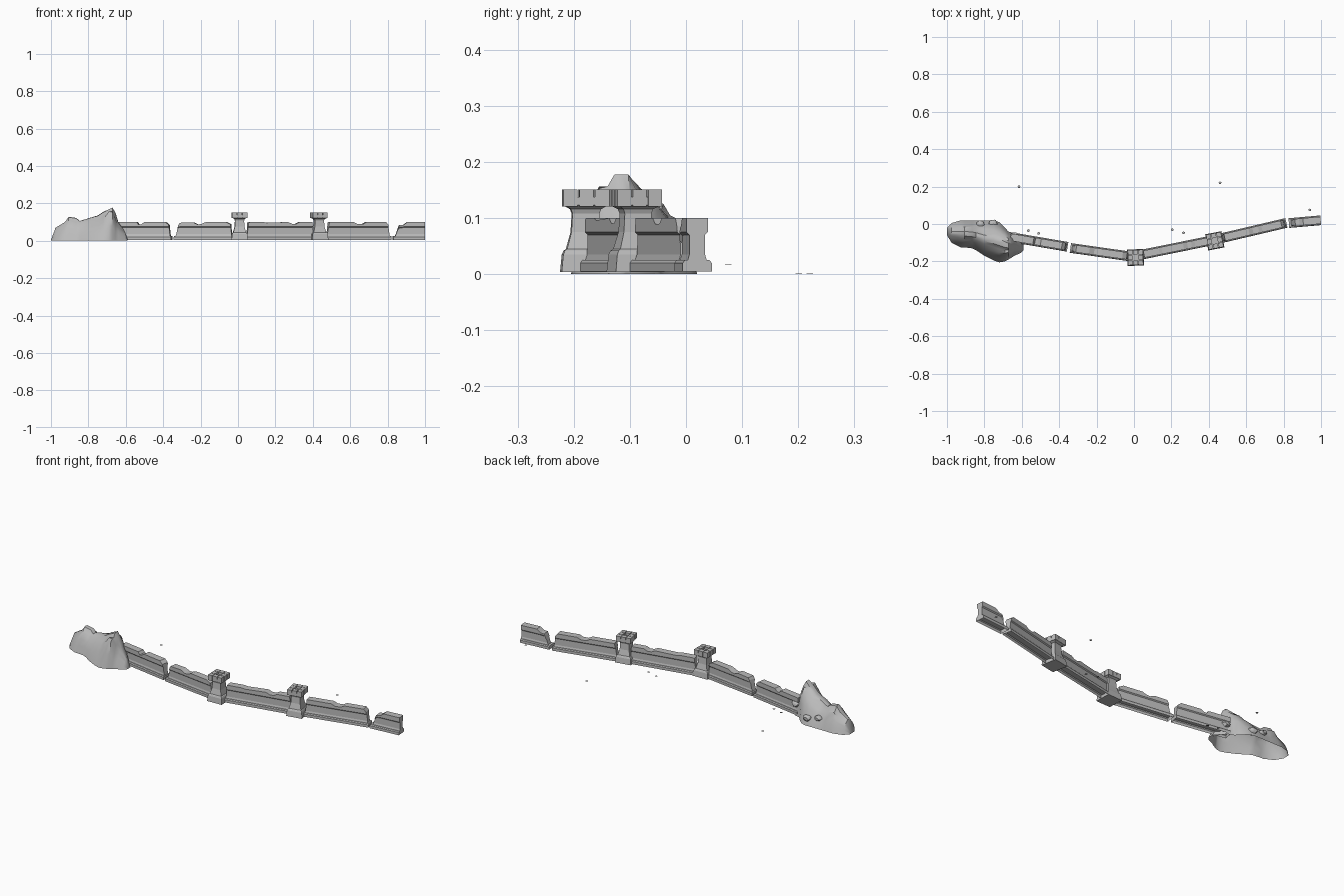
import bpy, bmesh, math, random
from mathutils import Matrix, Vector

random.seed(4)
if "Cube" in bpy.data.objects:
    bpy.data.objects.remove(bpy.data.objects["Cube"])

# One stone grey for everything
GREY = (0.5, 0.5, 0.5, 1)
stone = bpy.data.materials.new("stone_grey")
stone.diffuse_color = GREY
stone.use_nodes = True
stone.node_tree.nodes["Principled BSDF"].inputs["Base Color"].default_value = GREY


def finish(bm, name, matrix=None, smooth=0):
    bmesh.ops.recalc_face_normals(bm, faces=bm.faces)
    mesh = bpy.data.meshes.new(name)
    bm.to_mesh(mesh)
    bm.free()
    mesh.materials.append(stone)
    obj = bpy.data.objects.new(name, mesh)
    bpy.context.collection.objects.link(obj)
    if matrix:
        obj.matrix_world = matrix
    if smooth:
        bpy.ops.object.select_all(action='DESELECT')
        obj.select_set(True)
        bpy.context.view_layer.objects.active = obj
        bpy.ops.object.shade_smooth_by_angle(angle=math.radians(smooth))


def loft(bm, rings, underside=True):
    """Skin a row of rings and cap both ends; the underside may stay open."""
    rows = [[bm.verts.new(p) for p in ring] for ring in rings]
    n = len(rows[0])
    for a, b in zip(rows, rows[1:]):
        for i in range(n if underside else n - 1):
            bm.faces.new((a[i], a[(i + 1) % n], b[(i + 1) % n], b[i]))
    bm.faces.new(rows[0])
    bm.faces.new(rows[-1])


def mirrored(half):
    return half + [(-w, z) for w, z in reversed(half)]


def square(half, z, cx=0, cy=0):
    return [(cx + sx * half, cy + sy * half, z)
            for sx, sy in ((-1, -1), (1, -1), (1, 1), (-1, 1))]


# Wall sections: wide hollow footing, narrow web and a worn overhanging parapet
def wall(name, start, end, tops, lean_start=0, lean_end=0):
    a, b = Vector(start), Vector(end)
    length = (b - a).length
    bm = bmesh.new()
    footing = mirrored([(0.026, 0.005), (0.026, 0.02), (0.022, 0.025)])
    loft(bm, [[(x, w, z) for w, z in footing] for x in (0, length)], underside=False)
    rings = []
    for i, (t, top) in enumerate(tops):
        lean = lean_start if i == 0 else -lean_end if i == len(tops) - 1 else 0
        under = min(0.075, top - 0.01)
        section = mirrored([(0.018, 0.022), (0.014, 0.035), (0.014, under - 0.005),
                            (0.019, under), (0.019, top)])
        rings.append([(t * length + lean * z / top, w, z) for w, z in section])
    loft(bm, rings)
    turn = math.atan2(b.y - a.y, b.x - a.x)
    finish(bm, name, Matrix.Translation((a.x, a.y, 0)) @ Matrix.Rotation(turn, 4, 'Z'))


H = 0.1
wall("wall_by_rock", (-0.66, -0.07), (-0.355, -0.122),
     [(0, H), (.4, H), (.43, .086), (.48, .088), (.53, H), (.9, H), (.99, .085)], 0, .01)
wall("wall_right_of_tower", (-0.34, -0.128), (-0.03, -0.172),
     [(.01, .083), (.1, .096), (.33, .098), (.41, .087), (.48, .09), (.55, H), (.9, H), (1, .088)],
     .02, .008)
wall("wall_between_towers", (0.045, -0.163), (0.405, -0.09),
     [(0, .097), (.05, H), (.25, H), (.29, .096), (.61, H), (.67, .09), (.73, .09), (.78, H), (1, H)],
     .008, .012)
wall("wall_left_of_tower", (0.47, -0.075), (0.815, 0.006),
     [(0, H), (.42, H), (.48, .089), (.57, .09), (.62, H), (.92, H), (.99, .085)], .015, .012)
wall("wall_end", (0.828, 0.005), (0.998, 0.02),
     [(.02, .07), (.2, .083), (.33, .085), (.45, H), (1, H)], .025)


# Watchtowers with crenellated crowns
def tower(name, x, y, turn):
    bm = bmesh.new()
    profile = [(.044, .004), (.041, .035), (.038, .042), (.034, .045), (.026, .075), (.024, .108),
               (.027, .116), (.039, .123), (.039, .138)]
    loft(bm, [square(h, z) for h, z in profile])
    for i in (-1, 0, 1):
        for j in (-1, 0, 1):
            if i or j:
                loft(bm, [square(.0125, z, i * .028, j * .028) for z in (.121, .151)])
    finish(bm, name, Matrix.Translation((x, y, 0)) @ Matrix.Rotation(math.radians(turn), 4, 'Z'))


tower("tower_centre", 0.008, -0.179, 2)
tower("tower_left", 0.432, -0.09, 11)

# Rocky outcrop, open below: cross-sections along x as (x, front y, back y, height)
SECTIONS = [(-1, -.06, -.02, .005), (-.975, -.1, .005, .07), (-.925, -.125, .02, .1),
            (-.905, -.125, .02, .128), (-.865, -.13, .02, .122), (-.845, -.14, .02, .106),
            (-.8, -.17, .02, .12), (-.75, -.195, .02, .135), (-.72, -.205, .01, .155),
            (-.69, -.2, -.02, .168), (-.672, -.19, -.04, .178), (-.655, -.18, -.045, .15),
            (-.64, -.17, -.05, .1), (-.605, -.155, -.09, .05), (-.59, -.14, -.11, .005)]
STEPS = 12
bm = bmesh.new()
rings = []
for x, front, back, height in SECTIONS:
    power = 4 if height > .16 else 2.2
    ring = []
    for k in range(STEPS + 1):
        v = 2 * k / STEPS - 1
        rise = (1 - abs(v) ** power) * (1 if abs(v) < .2 else random.uniform(.86, 1))
        ring.append((x, (front + back) / 2 + v * (back - front) / 2, height * rise))
    rings.append(ring)
loft(bm, rings, underside=False)
finish(bm, "rock_outcrop", smooth=35)

# Boulders resting against the outcrop
for i, (x, y, z, r) in enumerate([(-.755, 0, .035, .026), (-.82, 0, .05, .022),
                                  (-.64, -.07, .06, .028)]):
    bm = bmesh.new()
    bmesh.ops.create_icosphere(bm, subdivisions=2, radius=r)
    for v in bm.verts:
        v.co *= random.uniform(.8, 1.05)
        v.co.z *= .7
    finish(bm, f"boulder_{i + 1}", Matrix.Translation((x, y, z)), smooth=40)

# Tiny flat stones scattered around
for i, (x, y, z) in enumerate([(-.615, .2, 0), (-.565, -.035, 0), (-.51, -.05, 0), (.205, -.03, 0),
                               (.265, -.047, 0), (.46, .22, 0), (.94, .075, .017)]):
    bm = bmesh.new()
    bmesh.ops.create_cone(bm, cap_ends=True, segments=5, radius1=.008, radius2=.006, depth=.001)
    finish(bm, f"loose_stone_{i + 1}", Matrix.Translation((x, y, z + .0005)))
